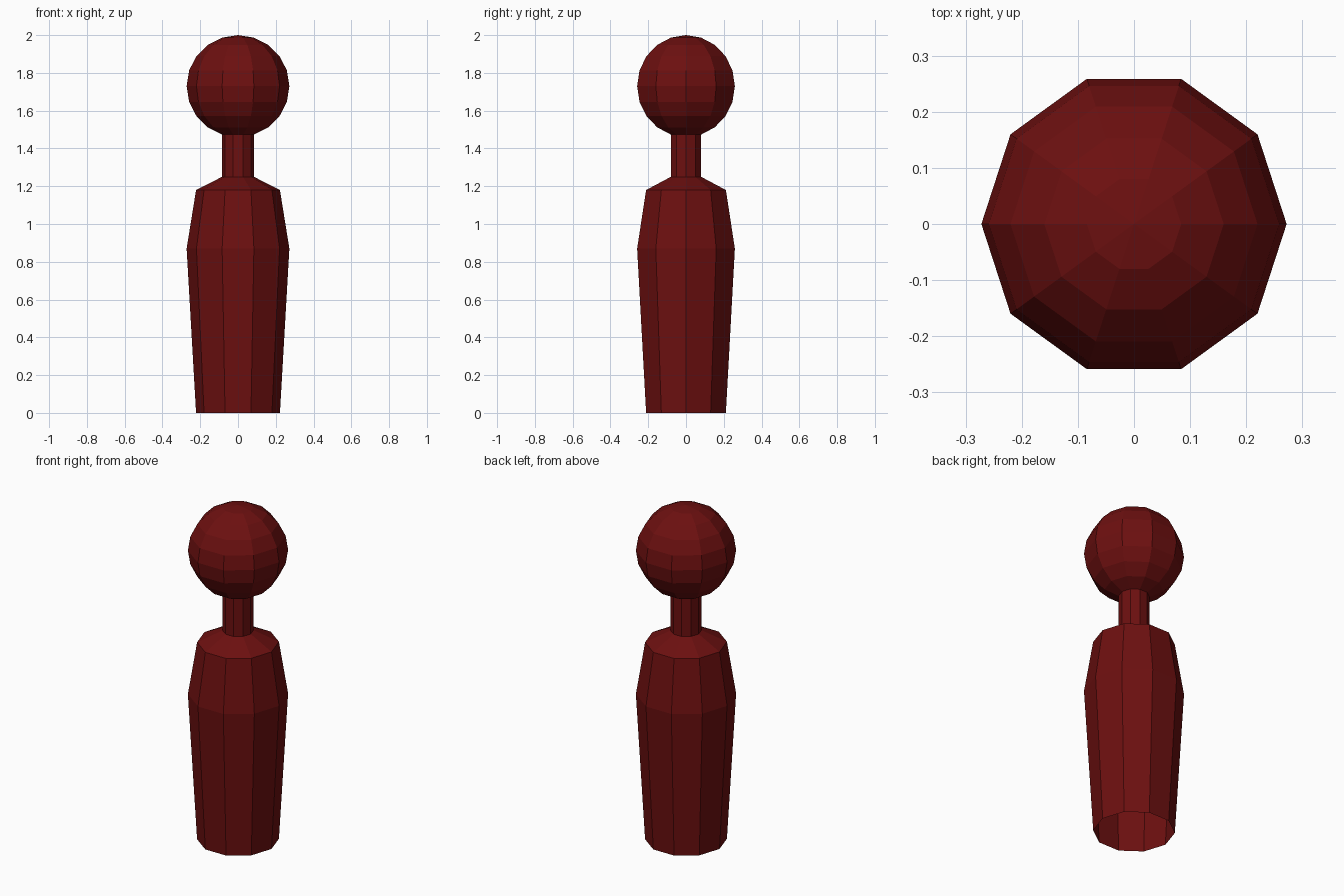
import bpy, bmesh, math

if "Cube" in bpy.data.objects:
    bpy.data.objects.remove(bpy.data.objects["Cube"])

SIDES = 10
HEAD_R, HEAD_Z = 0.272, 1.73

red = bpy.data.materials.new("dark_red")
red.diffuse_color = (0.15, 0.005, 0.005, 1)
red.use_nodes = True
red.node_tree.nodes["Principled BSDF"].inputs["Base Color"].default_value = red.diffuse_color


def lathe(name, profile):
    """Revolve (radius, height) points around z; radius 0 makes a pole."""
    bm = bmesh.new()
    rings = []
    for r, z in profile:
        n = SIDES if r > 0 else 1
        rings.append([bm.verts.new((r * math.cos(math.tau * i / SIDES),
                                    r * math.sin(math.tau * i / SIDES), z))
                      for i in range(n)])
    for low, high in zip(rings, rings[1:]):
        for i in range(SIDES):
            j = (i + 1) % SIDES
            if len(high) == 1:
                bm.faces.new((low[i], low[j], high[0]))
            else:
                bm.faces.new((low[i], low[j], high[j], high[i]))
    mesh = bpy.data.meshes.new(name)
    bm.to_mesh(mesh)
    bm.free()
    mesh.materials.append(red)
    obj = bpy.data.objects.new(name, mesh)
    bpy.context.collection.objects.link(obj)
    return obj


# Ball head, open underneath where the neck meets it
head = []
for k in range(1, SIDES + 1):
    a = math.pi * k / SIDES
    r = HEAD_R * math.sin(a) if k < SIDES else 0
    head.append((r, HEAD_Z - (2 - HEAD_Z) * math.cos(a)))
neck_r, neck_top = head[0]

# Tapered hollow body with sloping shoulders, then the neck and head
lathe("body", [(0.222, 0), (0.272, 0.87), (0.222, 1.18), (neck_r, 1.25)])
lathe("neck", [(neck_r, 1.25), (neck_r, neck_top)])
lathe("head", head)
